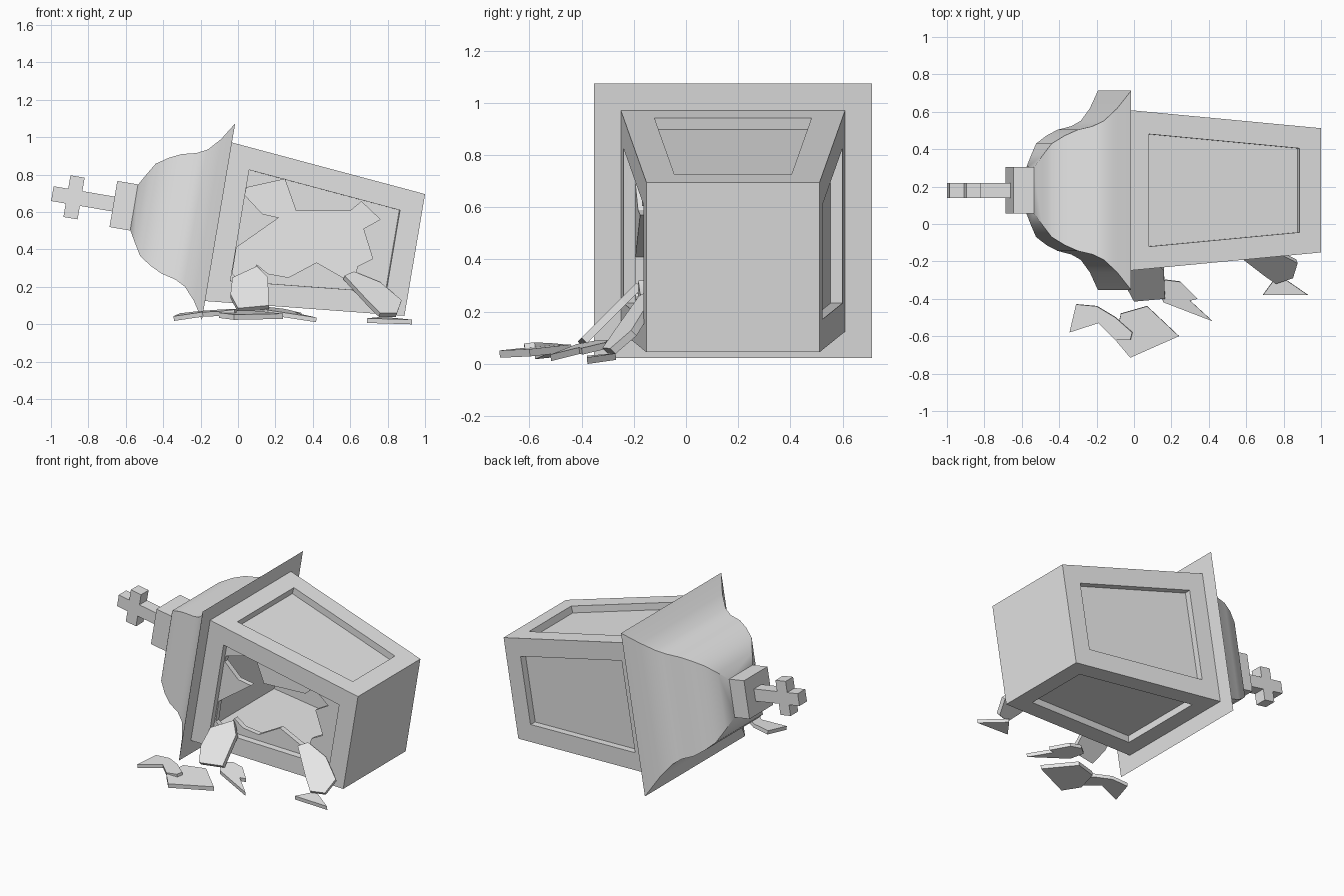
import bpy, bmesh, math
from mathutils import Matrix, Vector

cube = bpy.data.objects.get("Cube")
if cube:
    bpy.data.objects.remove(cube, do_unlink=True)

stone = bpy.data.materials.new("light grey")
stone.use_nodes = True
GREY = (0.8, 0.8, 0.8, 1)
stone.diffuse_color = GREY
for n in stone.node_tree.nodes:
    if n.type == 'BSDF_PRINCIPLED':
        n.inputs["Base Color"].default_value = GREY

# Frame of the toppled lantern: local z runs from base to cross, local x is up
TILT = math.radians(9.6)
C, S = math.cos(TILT), math.sin(TILT)
LANTERN = Matrix(((S, 0, -C, 0.945), (0, 1, 0, 0.18), (C, 0, S, 0.37), (0, 0, 0, 1)))


def smooth_by_angle(bm):
    for f in bm.faces:
        f.smooth = True
    for e in bm.edges:
        e.smooth = e.calc_face_angle(0) < math.radians(30)


def finish(name, bm):
    bmesh.ops.recalc_face_normals(bm, faces=bm.faces)
    smooth_by_angle(bm)
    mesh = bpy.data.meshes.new(name)
    bm.to_mesh(mesh)
    bm.free()
    mesh.materials.append(stone)
    ob = bpy.data.objects.new(name, mesh)
    bpy.context.collection.objects.link(ob)
    return ob


def loft(name, rings, panel=None):
    """Closed stack of rectangles (height, half x, half y), with optional recessed side panels."""
    bm = bmesh.new()
    rows = []
    for u, hx, hy in rings:
        rows.append([bm.verts.new((sx * hx, sy * hy, u))
                     for sx, sy in ((1, 1), (-1, 1), (-1, -1), (1, -1))])
    sides = []
    for a, b in zip(rows, rows[1:]):
        for i in range(4):
            j = (i + 1) % 4
            sides.append(bm.faces.new((a[i], a[j], b[j], b[i])))
    bm.faces.new(rows[0][::-1])
    bm.faces.new(rows[-1])
    bmesh.ops.recalc_face_normals(bm, faces=bm.faces)
    if panel:
        margin, depth = panel
        bmesh.ops.inset_individual(bm, faces=sides, thickness=margin, use_even_offset=True)
        bm.normal_update()
        for f in bmesh.ops.extrude_discrete_faces(bm, faces=sides)["faces"]:
            f.normal_update()
            bmesh.ops.translate(bm, verts=f.verts, vec=f.normal * -depth)
    bm.transform(LANTERN)
    return finish(name, bm)


def prism(name, points, offset):
    """Polygon extruded along an offset."""
    bm = bmesh.new()
    face = bm.faces.new([bm.verts.new(p) for p in points])
    res = bmesh.ops.extrude_face_region(bm, geom=[face], use_keep_orig=True)
    moved = [g for g in res["geom"] if isinstance(g, bmesh.types.BMVert)]
    bmesh.ops.translate(bm, verts=moved, vec=offset)
    return finish(name, bm)


def shard(name, outline, plane, thickness=0.03):
    """Slab whose upper side lies on z = a + b*x + c*y."""
    a, b, c = plane
    normal = Vector((-b, -c, 1)).normalized()
    prism(name, [(x, y, a + b * x + c * y) for x, y in outline], -normal * thickness)


def cut(ob, cutters):
    for cutter in cutters:
        cutter.hide_render = True
        mod = ob.modifiers.new("cut", 'BOOLEAN')
        mod.operation = 'DIFFERENCE'
        mod.solver = 'EXACT'
        mod.object = cutter
    dg = bpy.context.evaluated_depsgraph_get()
    mesh = bpy.data.meshes.new_from_object(ob.evaluated_get(dg))
    ob.modifiers.clear()
    ob.data = mesh
    for cutter in cutters:
        bpy.data.objects.remove(cutter, do_unlink=True)
    bm = bmesh.new()
    bm.from_mesh(mesh)
    smooth_by_angle(bm)
    bm.to_mesh(mesh)
    bm.free()


# Tapered body with recessed panels, hollow, the front panel broken open
body = loft("lantern_body", [(0, 0.33, 0.332), (1.066, 0.43, 0.43)], panel=(0.118, 0.045))
cavity = loft("cavity_cutter", [(0.1, 0.26, 0.26), (1.0, 0.345, 0.345)])
jagged = [(0.25, 0.775), (0.31, 0.605), (0.6, 0.605), (0.66, 0.655), (0.76, 0.56),
          (0.67, 0.51), (0.72, 0.35), (0.64, 0.31), (0.62, 0.25), (0.56, 0.25),
          (0.42, 0.33), (0.27, 0.25), (0.16, 0.27), (0.1, 0.32), (0.06, 0.25),
          (0, 0.24), (-0.03, 0.27), (-0.008, 0.41), (0.22, 0.57), (0.13, 0.59),
          (0.037, 0.69), (0.046, 0.73)]
hole = prism("hole_cutter", [(x, -0.6, z) for x, z in jagged], Vector((0, 0.55, 0)))
cut(body, [cavity, hole])

# Flared square roof
profile = [(1.064, 0.533), (1.124, 0.438), (1.184, 0.372), (1.24, 0.343), (1.318, 0.324),
           (1.383, 0.293), (1.447, 0.25), (1.487, 0.184), (1.523, 0.12)]
loft("roof", [(u, r, r) for u, r in profile])

# Finial block and cross
loft("finial_block", [(1.522, 0.125, 0.125), (1.634, 0.125, 0.125)])
loft("cross_shaft", [(1.63, 0.04, 0.04), (1.965, 0.04, 0.04)])
loft("cross_arms", [(1.809, 0.113, 0.04), (1.886, 0.113, 0.04)])

# Broken pieces leaning against the frame
shard("leaning_shard_right",
      [(0.1, -0.19), (0.16, -0.25), (0.165, -0.4), (0, -0.415), (-0.04, -0.34), (-0.03, -0.25)],
      (0.5, 0, 1))
shard("leaning_shard_left",
      [(0.57, -0.18), (0.62, -0.14), (0.76, -0.15), (0.875, -0.21), (0.85, -0.29),
       (0.76, -0.32), (0.7, -0.28)],
      (0.626, -0.336, 0.97))

# Broken pieces lying on the ground
shard("ground_shard_triangle", [(0.77, -0.27), (0.93, -0.38), (0.69, -0.38)],
      (0.09, -0.03, 0.1), 0.025)
shard("ground_shard_bent",
      [(-0.31, -0.43), (-0.2, -0.44), (-0.1, -0.5), (-0.01, -0.58), (-0.02, -0.62),
       (-0.1, -0.62), (-0.19, -0.53), (-0.345, -0.58)],
      (0.13, 0.12, 0.08), 0.025)
shard("ground_shard_large",
      [(-0.07, -0.48), (0.07, -0.44), (0.24, -0.6), (-0.02, -0.715), (-0.1, -0.62)],
      (0.115, -0.02, 0.09), 0.028)
shard("ground_shard_forked",
      [(0.12, -0.34), (0.17, -0.3), (0.25, -0.31), (0.34, -0.4), (0.3, -0.41),
       (0.42, -0.52), (0.16, -0.42)],
      (0.15, -0.1, 0.14), 0.025)
